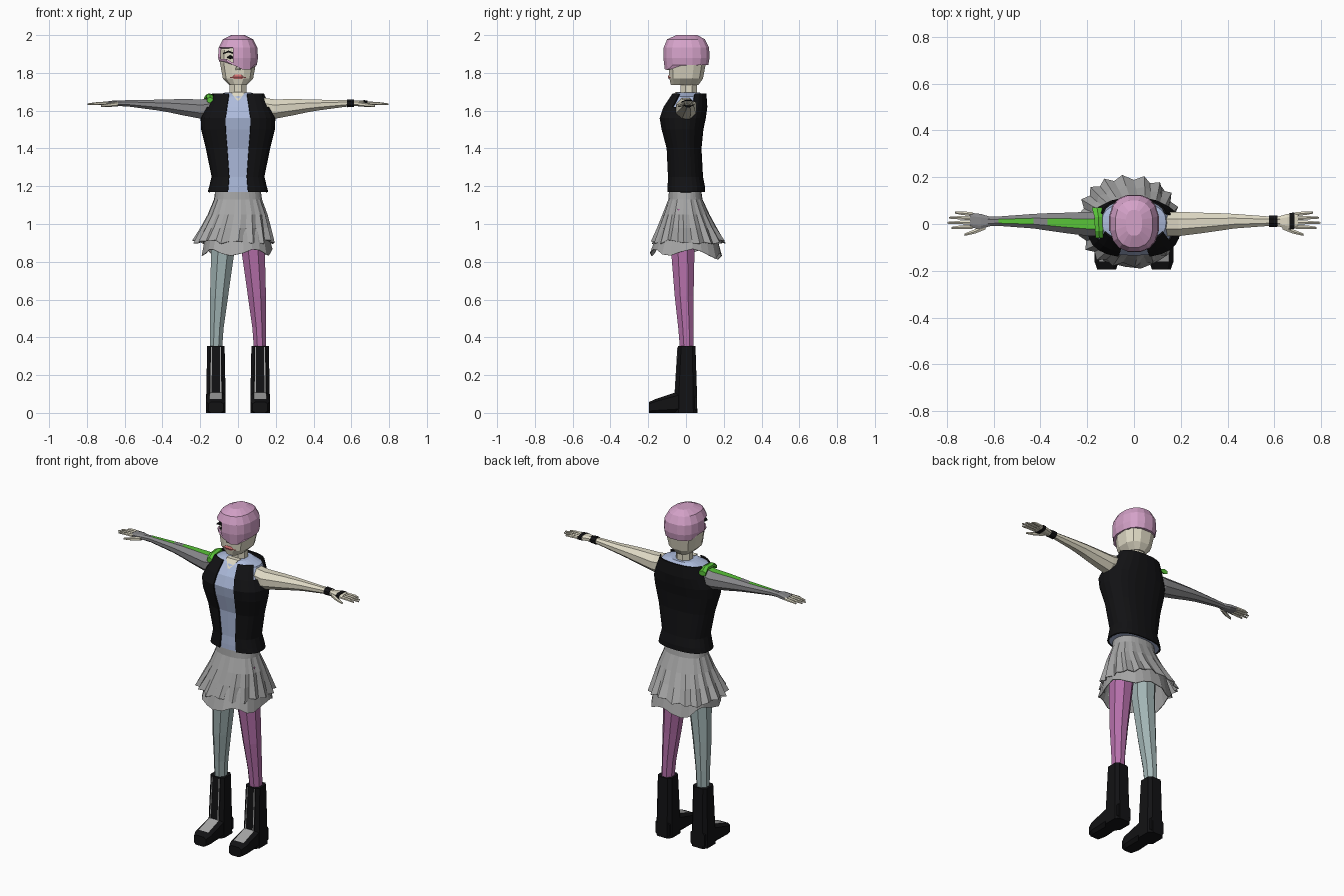
import bpy, bmesh, math, random
from mathutils import Vector
random.seed(4)

def mat(name, *c):
    m = bpy.data.materials.new(name)
    m.diffuse_color = (*c, 1)
    return m

SKIN = mat("skin", .74, .70, .56)
PINK = mat("pink", .66, .36, .58)
BLUE = mat("blue", .42, .50, .72)
BLACK = mat("black", .006, .006, .007)
TEAL = mat("teal", .36, .46, .46)
PURPLE = mat("purple", .46, .16, .40)
GREEN = mat("green", .10, .55, .04)
SLEEVE = mat("sleeve_grey", .24, .24, .25)
GREY = mat("grey", .38, .38, .38)
LIPS = mat("lips", .65, .16, .16)

def loft(name, rings, n, axis, mats, sx=1, p=2, off=.5, cap=True, warp=None, drop=None, paint=None):
    """Skin rings (t, cu, cv, ru, rv) along an axis with superellipse cross-sections."""
    bm = bmesh.new()
    rows = []
    norm = math.cos(off * 2 * math.pi / n) ** (2 / p)
    for i, (t, cu, cv, ru, rv) in enumerate(rings):
        row = []
        for k in range(n):
            a = 2 * math.pi * (k + off) / n
            c, s = math.cos(a), math.sin(a)
            f, dt = warp(i, k, c, s) if warp else (1, 0)
            u = cu + f * ru * math.copysign(abs(c) ** (2 / p), c) / norm
            v = cv + f * rv * math.copysign(abs(s) ** (2 / p), s) / norm
            w = t + dt
            co = {'x': (w, u, v), 'y': (u, w, v), 'z': (u, v, w)}[axis]
            row.append(bm.verts.new((co[0] * sx, co[1], co[2])))
        rows.append(row)
    for a, b in zip(rows, rows[1:]):
        for k in range(n):
            j = (k + 1) % n
            bm.faces.new((a[k], a[j], b[j], b[k]))
    if cap:
        bm.faces.new(rows[0])
        bm.faces.new(rows[-1])
    bmesh.ops.recalc_face_normals(bm, faces=bm.faces)
    bm.normal_update()
    if drop:
        bad = [f for f in bm.faces if drop(f.calc_center_median())]
        bmesh.ops.delete(bm, geom=bad, context='FACES')
    if paint:
        for f in bm.faces:
            f.material_index = paint(f.calc_center_median(), f.normal)
    me = bpy.data.meshes.new(name)
    bm.to_mesh(me)
    bm.free()
    for m in mats:
        me.materials.append(m)
    ob = bpy.data.objects.new(name, me)
    bpy.context.collection.objects.link(ob)
    return ob

def solid(ob, t):
    m = ob.modifiers.new("thickness", 'SOLIDIFY')
    m.thickness = t

def span(z, cx, y0, y1, rx):
    return (z, cx, (y0 + y1) / 2, rx, (y1 - y0) / 2)

# Head, neck and face
loft("head", [span(1.735, 0, -.08, .065, .045), span(1.77, 0, -.088, .09, .08),
              span(1.85, 0, -.092, .105, .095), span(1.92, 0, -.09, .105, .092),
              span(1.975, 0, -.06, .08, .06)], 12, 'z', [SKIN], p=2.6)
loft("neck", [(1.64, 0, .02, .055, .05), (1.69, 0, .015, .045, .043), (1.76, 0, .015, .045, .043)],
     8, 'z', [SKIN])
loft("lips", [(-.042, -.08, 1.775, .004, .003), (-.015, -.086, 1.779, .010, .013),
              (.015, -.086, 1.779, .010, .013), (.042, -.08, 1.775, .004, .003)], 6, 'x', [LIPS], off=0)
loft("nose", [(1.815, 0, -.09, .014, .014), (1.825, 0, -.092, .012, .015), (1.88, 0, -.088, .006, .006)],
     6, 'z', [SKIN], off=0)
loft("eyebrow", [(-.08, -.078, 1.902, .012, .003), (-.05, -.088, 1.913, .012, .005),
                 (-.018, -.09, 1.902, .012, .004)], 4, 'x', [BLACK])
loft("eye", [(-.058, -.085, 1.882, .008, .002), (-.04, -.088, 1.884, .009, .009),
             (-.022, -.09, 1.88, .008, .002)], 6, 'x', [BLACK])

# Hair cap with a side-swept fringe on +x
def hair_hem(i, k, c, s):
    if i:
        return 1, 0
    return 1, (-.025 if s < -.3 and .1 < c < .8 else .02 if c < -.2 and s < .3 else 0)

hair = loft("hair", [span(1.842, 0, -.112, .118, .1), span(1.88, 0, -.12, .125, .106),
                     span(1.935, 0, -.118, .122, .102), span(1.978, 0, -.10, .10, .08),
                     span(2.0, 0, -.05, .06, .035)], 16, 'z', [PINK], p=2.4, warp=hair_hem,
            drop=lambda c: c.z < 1.84 and abs(c.x) < .02 and abs(c.y) < .03
            or c.x < .0 and c.y < -.03 and c.z < 1.93)
solid(hair, .012)

# Torso: shirt inside an open vest
torso = [(1.17, .16, -.10, .10), (1.20, .152, -.10, .10), (1.25, .14, -.098, .09),
         (1.40, .17, -.105, .082), (1.50, .195, -.132, .092), (1.56, .198, -.143, .105),
         (1.62, .172, -.122, .113), (1.69, .142, -.075, .108)]
loft("shirt", [span(z, 0, y0 + .008, y1 - .008, rx - .01) for z, rx, y0, y1 in torso[:-1]]
     + [span(1.675, 0, -.075, .09, .137), span(1.695, 0, -.05, .075, .07)], 24, 'z', [BLUE], p=2.5, off=0)
vest = loft("vest", [span(z, 0, y0, y1, rx) for z, rx, y0, y1 in torso], 24, 'z', [BLACK],
            p=2.5, off=0, cap=False,
            drop=lambda c: c.y < 0 and abs(c.x) < .045
            or abs(c.y) < .045 and c.z > 1.63)
solid(vest, .008)
loft("neckline", [(1.655, 0, -.078, .006, .012), (1.70, 0, -.04, .04, .014)], 4, 'z', [SKIN])

# Pleated skirt over a plain under layer
def pleat(i, k, c, s):
    d = [.0, .01, .03, .05, .07][i]
    return 1 + (d if k % 2 else -d) * .8, (random.uniform(-.012, .012) if i == 4 else 0)

skirt = loft("skirt", [(1.18, 0, -.005, .12, .085), (1.13, 0, -.003, .126, .09), (1.05, -.002, 0, .155, .122),
                       (.98, -.012, .005, .18, .152), (.905, -.024, .012, .207, .187)], 36, 'z', [GREY],
             p=2.3, cap=False, warp=pleat)
solid(skirt, .004)

def sag(i, k, c, s):
    return (1 + .03 * math.cos(k * 2.1), .018 * math.cos(k * 1.3) - .02 * (s > .7)) if i == 2 else (1, 0)

under = loft("under_skirt", [(1.10, 0, 0, .125, .09), (.95, -.005, .003, .165, .155), (.85, -.005, .0, .182, .185)],
             24, 'z', [GREY], p=2.4, cap=False, warp=sag)
solid(under, .004)
loft("pelvis", [(.97, 0, -.005, .07, .06), (1.02, 0, -.005, .125, .085), (1.18, 0, 0, .115, .08)],
     12, 'z', [GREY])

# Legs, boots, arms and hands, one pass per side
for sx, side, leg in ((-1, "left", TEAL), (1, "right", PURPLE)):
    loft(side + "_leg", [(1.08, .07, -.01, .068, .075), (.86, .08, -.017, .062, .062),
                         (.62, .1, -.01, .048, .05), (.45, .112, 0, .036, .041), (.33, .117, .005, .032, .036)],
         8, 'z', [leg], sx=sx)
    shaft = loft(side + "_boot_shaft", [(.0, .117, 0, .052, .06), (.11, .117, 0, .051, .058),
                                        (.355, .117, .004, .046, .046)], 8, 'z', [BLACK], sx=sx, p=4)
    loft(side + "_boot_foot", [(.058, .117, .05, .045, .05), (-.045, .117, .056, .05, .056),
                               (-.16, .117, .037, .052, .037), (-.195, .117, .029, .04, .029)],
         8, 'y', [BLACK, GREY], sx=sx, p=4,
         paint=lambda c, nrm: int(nrm.z > .8 and -.17 < c.y < -.05))
    for dx in (-.026, .026):
        loft(side + "_boot_trim", [(.1, .117 + dx, -.055, .003, .006), (.35, .117 + dx * .9, -.04, .003, .006)],
             4, 'z', [GREY], sx=sx)

    # Arm: bare on the right, grey sleeve with a green top stripe on the left
    arm = [(.12, .0, 1.62, .05, .05), (.19, 0, 1.608, .052, .052), (.30, .005, 1.619, .043, .042),
           (.37, .009, 1.626, .037, .034), (.43, .012, 1.63, .031, .028), (.58, .012, 1.639, .02, .017),
           (.625, .011, 1.639, .021, .015)]
    stripe = lambda c, nrm: int(nrm.z > .75 and not .37 < -c.x < .43 and -c.x < .6)
    loft(side + "_arm", arm, 8, 'x', [SLEEVE, GREEN] if sx < 0 else [SKIN], sx=sx,
         paint=stripe if sx < 0 else None)
    loft(side + "_palm", [(.615, .011, 1.639, .02, .013), (.655, .011, 1.64, .032, .014),
                          (.70, .016, 1.639, .032, .009)], 8, 'x', [SLEEVE if sx < 0 else SKIN], sx=sx, p=3)
    for i, tip in enumerate((.765, .79, .797, .78)):
        y = .042 - i * .018
        loft(side + "_finger", [(.69, y, 1.639, .0085, .008), (.74, y * 1.12, 1.638, .0075, .007),
                                (tip, y * 1.2 - .002, 1.634, .004, .004)], 6, 'x', [SKIN], sx=sx)
    loft(side + "_thumb", [(.635, -.01, 1.636, .013, .011), (.68, -.032, 1.63, .009, .009),
                           (.725, -.046, 1.625, .005, .005)], 6, 'x', [SKIN], sx=sx)

# Right wristband and palm strap
loft("wristband", [(.578, .012, 1.639, .025, .021), (.614, .012, 1.639, .025, .019)], 8, 'x', [BLACK])
loft("palm_strap", [(.665, .012, 1.64, .035, .0155), (.685, .014, 1.64, .035, .0145)], 8, 'x', [BLACK], p=3)

# Green shoulder strap on the left
loft("shoulder_strap", [(-.06, -.148, 1.655, .016, .014), (-.03, -.15, 1.674, .017, .012),
                        (.03, -.152, 1.678, .017, .012), (.07, -.158, 1.66, .022, .014)], 6, 'y', [GREEN])
